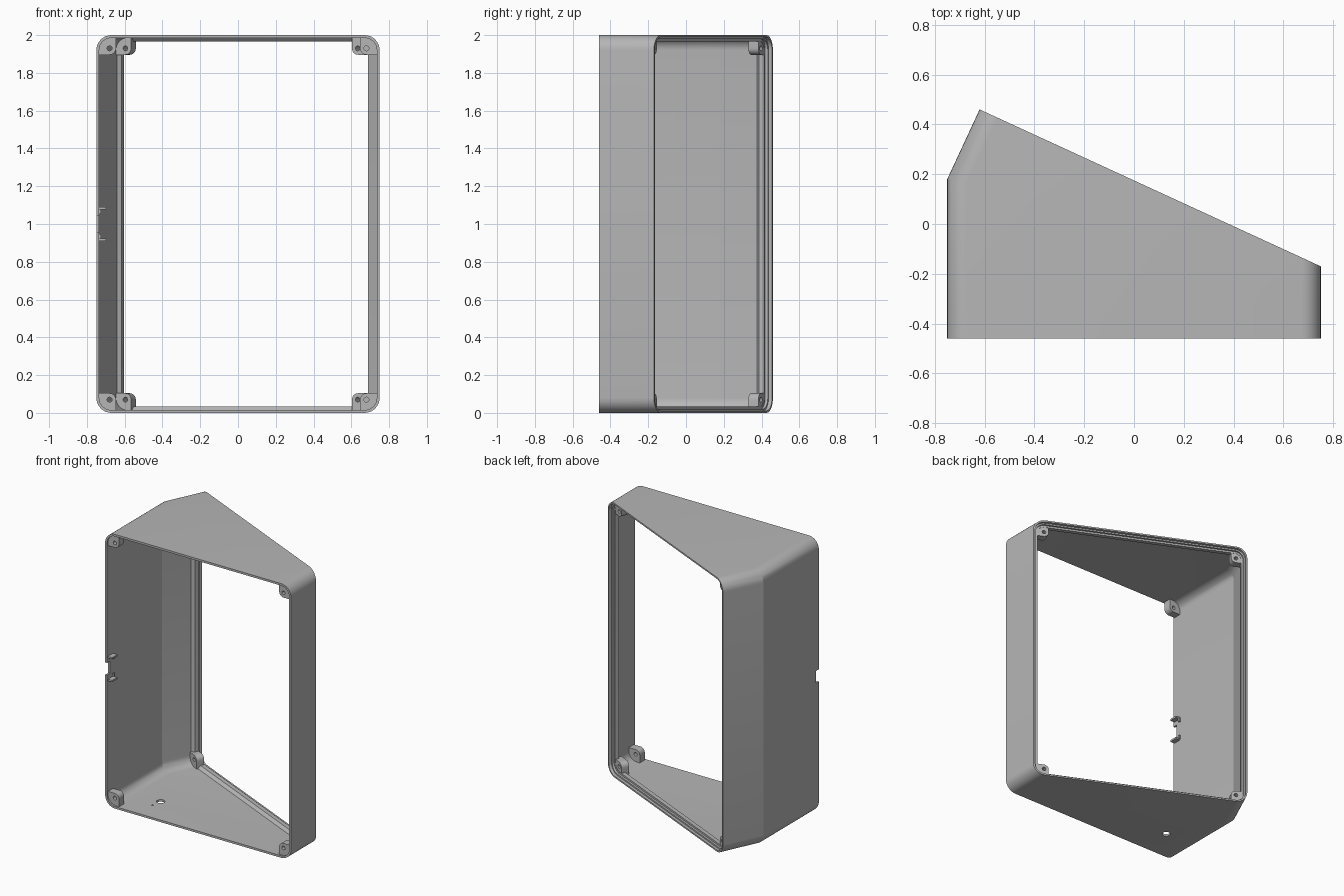
import bpy, bmesh, math
from mathutils import Vector

if "Cube" in bpy.data.objects:
    bpy.data.objects.remove(bpy.data.objects["Cube"])

# Material
grey = bpy.data.materials.new("light grey plastic")
grey.use_nodes = True
COLOUR = (0.47, 0.47, 0.47, 1)
grey.diffuse_color = COLOUR
grey.node_tree.nodes["Principled BSDF"].inputs["Base Color"].default_value = COLOUR

# Plan of the case: a square front and a slanted back
HEIGHT, RADIUS, WALL, STEPS = 2.0, 0.08, 0.015, 8
FRONT_Y = -0.46
BEND = Vector((-0.75, 0.18))
PEAK = Vector((-0.62, 0.46))
END = Vector((0.75, -0.17))
SLOPE = (END - PEAK).normalized()
NORMAL = Vector((-SLOPE.y, SLOPE.x))
RISE = -SLOPE.y / SLOPE.x
side = Vector((1, 0)) + SLOPE
MITRE = side / (1 + SLOPE.x)


def make_object(name, bm):
    bmesh.ops.recalc_face_normals(bm, faces=bm.faces)
    mesh = bpy.data.meshes.new(name)
    bm.to_mesh(mesh)
    bm.free()
    mesh.materials.append(grey)
    obj = bpy.data.objects.new(name, mesh)
    bpy.context.collection.objects.link(obj)
    return obj


def loft(name, rings):
    """Skin a closed chain of closed rings."""
    bm = bmesh.new()
    loops = [[bm.verts.new(p) for p in ring] for ring in rings]
    for i, a in enumerate(loops):
        b = loops[(i + 1) % len(loops)]
        for k in range(len(a)):
            n = (k + 1) % len(a)
            bm.faces.new((a[k], a[n], b[n], b[k]))
    return make_object(name, bm)


def smooth(obj):
    bpy.ops.object.select_all(action="DESELECT")
    obj.select_set(True)
    bpy.context.view_layer.objects.active = obj
    bpy.ops.object.shade_smooth_by_angle(angle=math.radians(20))


# Places where the walls may end: each maps an inset u to plan points
def front(u, left):
    return Vector((-0.75 + u if left else 0.75 - u, FRONT_Y))


def middle(u, left):
    return BEND + MITRE * u if left else Vector((0.75 - u, -0.3))


def back(u, left):
    return PEAK + SLOPE * u if left else END + Vector((-u, RISE * u))


def back_inside(depth):
    def place(u, left):
        drop = NORMAL * depth if left else Vector((0, depth / NORMAL.y))
        return back(u, left) - drop
    return place


def back_lip(depth):
    return lambda u, left: back(u, left) - NORMAL * depth


def ring(place, inset):
    """Rounded rectangle, inset from the outer skin."""
    r = RADIUS - inset
    arc = []
    for k in range(STEPS + 1):
        a = math.pi / 2 * k / STEPS
        arc.append((inset + r * (1 - math.cos(a)), inset + r * (1 - math.sin(a))))
    points = []
    for left, top in ((True, False), (False, False), (False, True), (True, True)):
        for u, v in (arc if left != top else arc[::-1]):
            p = place(u, left)
            points.append((p.x, p.y, HEIGHT - v if top else v))
    return points


# Case shell with a stepped lip around the slanted opening
shell = loft("case_shell", [
    ring(back, 0), ring(middle, 0), ring(front, 0),
    ring(front, WALL), ring(middle, WALL), ring(back_inside(0.085), WALL),
    ring(back_lip(0.065), 0.034), ring(back_lip(0.035), 0.034),
    ring(back_lip(0.035), 0.021), ring(back_lip(0.02), 0.021),
    ring(back_lip(0.02), 0.011), ring(back, 0.011),
])


# Cable notch and floor holes
def cut(cutter):
    mod = shell.modifiers.new("cut", "BOOLEAN")
    mod.object = cutter
    mod.solver = "EXACT"
    bpy.context.view_layer.objects.active = shell
    bpy.ops.object.modifier_apply(modifier=mod.name)
    bpy.data.objects.remove(cutter)


def box(name, centre, size):
    bm = bmesh.new()
    bmesh.ops.create_cube(bm, size=1)
    bmesh.ops.scale(bm, vec=size, verts=bm.verts)
    bmesh.ops.translate(bm, vec=centre, verts=bm.verts)
    return make_object(name, bm)


def cylinder(name, centre, radius, depth):
    bm = bmesh.new()
    bmesh.ops.create_cone(bm, cap_ends=True, segments=24, radius1=radius,
                          radius2=radius, depth=depth)
    bmesh.ops.translate(bm, vec=centre, verts=bm.verts)
    return make_object(name, bm)


cut(box("notch_cutter", (-0.75, FRONT_Y, 1.0), (0.1, 0.07, 0.09)))
cut(cylinder("hole_cutter", (-0.47, -0.22, 0), 0.028, 0.1))
cut(cylinder("dent_cutter", (-0.48, -0.30, 0.02), 0.007, 0.02))
smooth(shell)

# Hooked ribs on both sides of the cable notch
for name, sign in (("upper", 1), ("lower", -1)):
    box(name + "_cable_rib", (-0.72, -0.42, 1 + sign * 0.083), (0.04, 0.06, 0.013))
    box(name + "_cable_hook", (-0.732, -0.39, 1 + sign * 0.068), (0.016, 0.012, 0.03))


# Screw bosses in the corners of both openings
def boss(name, origin, along, inward, depths, low, high, hole, top):
    corners = ((low, 0.008, 1, 1, 0.06, 2), (high, 0.008, -1, 1, 0.004, 3),
               (high, 0.104, -1, -1, 0.035, 0), (low, 0.104, 1, -1, 0.004, 1))
    outline = []
    for s, v, ds, dv, r, quarter in corners:
        for k in range(STEPS):
            a = math.pi / 2 * (quarter + k / (STEPS - 1))
            outline.append((s + ds * r + r * math.cos(a), v + dv * r + r * math.sin(a)))
    count = len(outline)
    bore = []
    for k in range(count):
        a = math.pi + math.tau * (k + 0.5) / count
        bore.append((hole + 0.013 * math.cos(a), 0.07 + 0.013 * math.sin(a)))

    def placed(points, depth):
        result = []
        for s, v in points:
            p = origin + along * s + inward * depth
            result.append((p.x, p.y, HEIGHT - v if top else v))
        return result

    near, far = depths
    smooth(loft(name, [placed(outline, near), placed(outline, far),
                       placed(bore, far), placed(bore, near)]))


for level, top in (("lower", False), ("upper", True)):
    for hand, sign in (("right", -1), ("left", 1)):
        boss(f"front_{level}_{hand}_boss", Vector((0.75 * sign, FRONT_Y)),
             Vector((-sign, 0)), Vector((0, 1)), (0.012, 0.07), 0.008, 0.104, 0.07, top)
    boss(f"back_{level}_right_boss", PEAK, SLOPE, -NORMAL,
         (0.037, 0.095), 0.008, 0.104, 0.07, top)
    boss(f"back_{level}_left_boss", END, -SLOPE, -NORMAL,
         (0.037, 0.095), 0.012, 0.118, 0.085, top)
